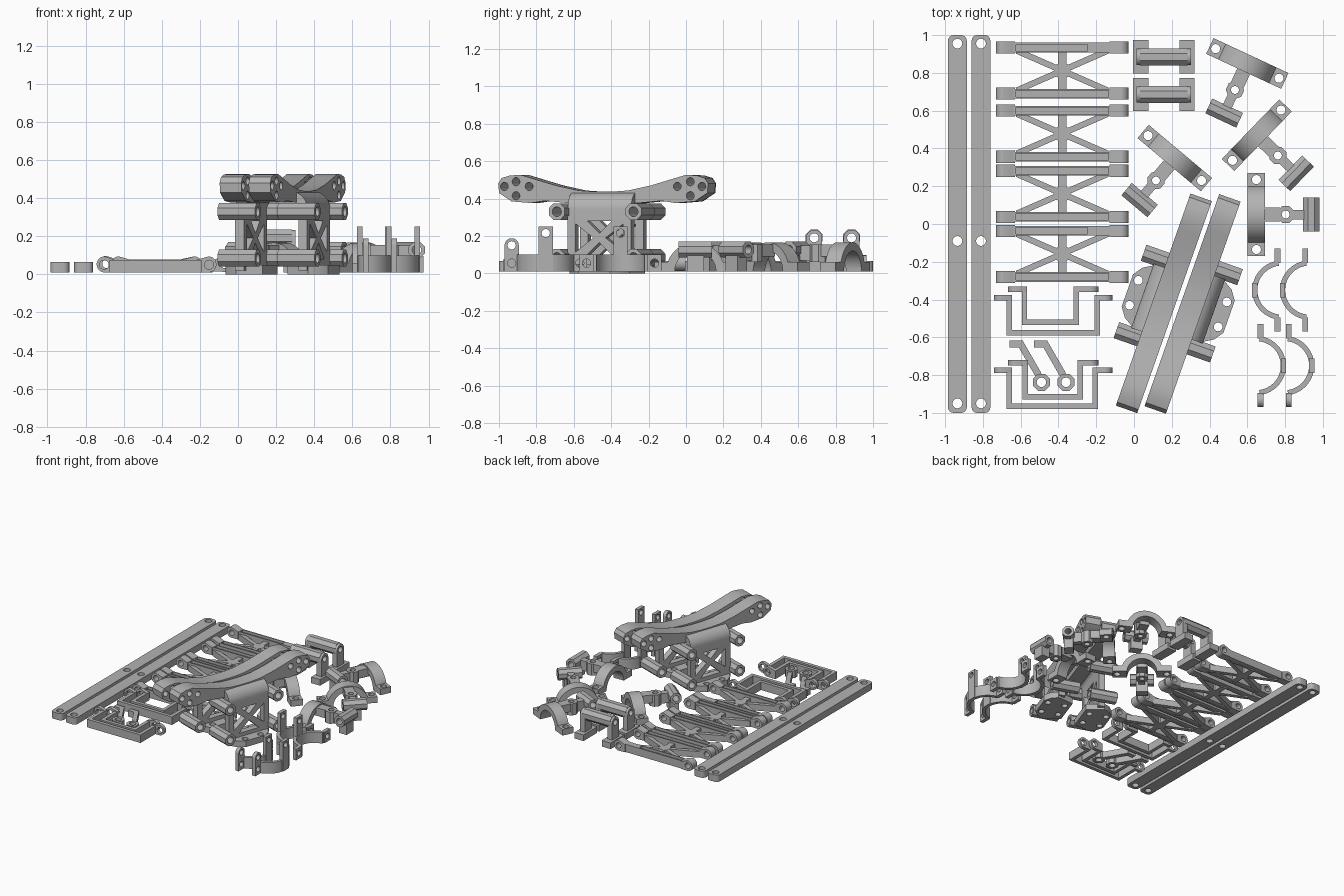
import bpy, bmesh
from math import cos, sin, pi, radians
from mathutils import Matrix, Vector

if "Cube" in bpy.data.objects:
    bpy.data.objects.remove(bpy.data.objects["Cube"])

grey = bpy.data.materials.new("plain grey")
grey.use_nodes = True
colour = (0.45, 0.45, 0.45, 1)
grey.diffuse_color = colour
grey.node_tree.nodes["Principled BSDF"].inputs["Base Color"].default_value = colour

# Drawing planes: flat, upright facing the front, upright facing the side
FLAT = Matrix.Identity(4)
FRONT = Matrix(((1, 0, 0, 0), (0, 0, -1, 0), (0, 1, 0, 0), (0, 0, 0, 1)))
SIDE = Matrix(((0, 0, 1, 0), (1, 0, 0, 0), (0, 1, 0, 0), (0, 0, 0, 1)))


def rect(x0, x1, y0, y1):
    return [(x0, y0), (x1, y0), (x1, y1), (x0, y1)]


def circle(x, y, r, n=20, turn=0.0):
    return arc(x, y, r, turn, turn + 2 * pi * (n - 1) / n, n)


def arc(x, y, r, a, b, n=16):
    steps = [a + (b - a) * i / (n - 1) for i in range(n)]
    return [(x + r * cos(s), y + r * sin(s)) for s in steps]


def octagon(x, y, r):
    return circle(x, y, r * 1.08, 8, pi / 8)


def ribbon(path, width):
    """Outline of a band of even width along a path, with mitred corners."""
    pts = [Vector(p) for p in path]
    left, right = [], []
    for i, p in enumerate(pts):
        a = (p - pts[max(i - 1, 0)]).normalized()
        b = (pts[min(i + 1, len(pts) - 1)] - p).normalized()
        a, b = (a if i else b), (b if i < len(pts) - 1 else a)
        na, nb = Vector((-a.y, a.x)), Vector((-b.y, b.x))
        n = (na + nb).normalized()
        off = n * (width / 2 / max(n.dot(na), 0.4))
        left.append(tuple(p + off))
        right.append(tuple(p - off))
    return left + right[::-1]


def plate(name, loops, low, high, plane=FLAT, place=FLAT):
    """Extrude an outline, with further loops as holes, across its plane."""
    curve = bpy.data.curves.new(name, "CURVE")
    curve.dimensions = "2D"
    curve.fill_mode = "BOTH"
    curve.extrude = (high - low) / 2
    for loop in loops:
        s = curve.splines.new("POLY")
        s.points.add(len(loop) - 1)
        for point, (x, y) in zip(s.points, loop):
            point.co = (x, y, 0, 1)
        s.use_cyclic_u = True
    helper = bpy.data.objects.new(name + " outline", curve)
    bpy.context.collection.objects.link(helper)
    graph = bpy.context.evaluated_depsgraph_get()
    mesh = bpy.data.meshes.new_from_object(helper.evaluated_get(graph))
    bpy.data.objects.remove(helper)
    bm = bmesh.new()
    bm.from_mesh(mesh)
    bmesh.ops.remove_doubles(bm, verts=bm.verts, dist=0.0001)
    bm.transform(place @ plane @ Matrix.Translation((0, 0, (low + high) / 2)))
    bmesh.ops.recalc_face_normals(bm, faces=bm.faces)
    bm.to_mesh(mesh)
    bm.free()
    mesh.materials.clear()
    mesh.materials.append(grey)
    obj = bpy.data.objects.new(name, mesh)
    bpy.context.collection.objects.link(obj)
    return obj


def at(x, y, angle=0):
    return Matrix.Translation((x, y, 0)) @ Matrix.Rotation(radians(angle), 4, "Z")


BASE = 0.01

# Long side rails
for x in (-0.935, -0.81):
    outline = []
    for cx, cy, a in ((1, 1, 0), (-1, 1, 1), (-1, -1, 2), (1, -1, 3)):
        outline += arc(x + cx * 0.02, cy * 0.97, 0.03, a * pi / 2, (a + 1) * pi / 2, 5)
    holes = [circle(x, y, 0.026) for y in (-0.95, -0.09, 0.955)]
    plate("side_rail", [outline] + holes, BASE, 0.065)

# Suspension arms: two hollow bars with eyes, joined by a crossed web
for y, short in ((0.812, True), (0.478, False), (0.16, False), (-0.158, True)):
    place = at(-0.38, y)
    for side in (-1, 1):
        yc = side * 0.122
        end = 0.135 if short and side > 0 else 0.245
        plate("arm_bar_wall", [rect(-0.26, 0.26, yc - 0.026, yc + 0.026),
              rect(-0.245, end, yc - 0.017, yc + 0.017)], 0.015, 0.078, place=place)
        plate("arm_bar_floor", [rect(-0.25, 0.25, yc - 0.02, yc + 0.02)], 0.02, 0.06, place=place)
        for d in (-1, 1):
            eye = [(d * 0.25, 0.015), (d * 0.25, 0.075)]
            eye += [(d * x, z) for x, z in arc(0.31, 0.055, 0.042, pi / 2, -pi / 2)]
            plate("arm_eye", [eye, circle(d * 0.31, 0.055, 0.022)],
                  -yc - 0.032, -yc + 0.032, FRONT, place)
            plate("arm_brace", [ribbon([(0, 0), (d * 0.24, side * 0.105)], 0.032)],
                  BASE, 0.06, place=place)
    plate("arm_web", [rect(-0.022, 0.022, -0.11, 0.11)], BASE, 0.061, place=place)
    plate("arm_hub", [circle(0, 0, 0.045, 8)], BASE, 0.062, place=place)

# Hinge blocks: two footed pillars carrying a barrel
for y in (0.885, 0.685):
    place = at(0.158, y)
    for d in (-1, 1):
        x = d * 0.122
        plate("hinge_foot", [rect(x - 0.04, x + 0.04, -0.088, 0.088)], BASE, 0.06, place=place)
        pillar = [(-0.043, 0.05), (0.043, 0.05)] + arc(0, 0.19, 0.043, 0, pi)
        plate("hinge_pillar", [pillar, circle(0, 0.19, 0.024)], x - 0.022, x + 0.022, SIDE, place)
    plate("hinge_barrel", [octagon(0, 0.19, 0.045), circle(0, 0.19, 0.024)],
          -0.125, 0.125, SIDE, place)

# Knuckles: arch with bolted feet, pivot ring and cross barrel
for x, y, angle in ((0.6, 0.85, -115), (0.65, 0.47, -44), (0.216, 0.349, -130), (0.648, 0.05, 0)):
    place = at(x, y, angle)
    arch = arc(0, BASE, 0.156, 0, pi, 28) + arc(0, BASE, 0.11, pi, 0, 28)
    plate("knuckle_arch", [arch], -0.046, 0.046, SIDE, place)
    for d in (-1, 1):
        plate("knuckle_foot", [rect(-0.046, 0.046, d * 0.172 - 0.047, d * 0.172 + 0.047),
              circle(0, d * 0.185, 0.024)], BASE, 0.06, place=place)
    plate("knuckle_arm", [rect(0.03, 0.125, -0.037, 0.037)], 0.09, 0.155, place=place)
    plate("knuckle_ring", [octagon(0.155, 0, 0.045), circle(0.155, 0, 0.021)],
          0.06, 0.155, place=place)
    plate("knuckle_neck", [rect(0.19, 0.26, -0.025, 0.025)], 0.07, 0.15, place=place)
    plate("knuckle_barrel", [octagon(0.29, 0.127, 0.043), circle(0.29, 0.127, 0.024)],
          -0.09, 0.09, FRONT, place)
    plate("knuckle_post", [rect(0.255, 0.325, -0.045, 0.045)], BASE, 0.095, place=place)

# Shock towers: holed top beam, curved shoulder, trussed wall, barrels and foot
for x, y, angle in ((0.158, -0.42, 160.6), (0.31, -0.423, -19.4)):
    place = at(x, y, angle)
    half = [(0.05, 0.437), (0.14, 0.443), (0.27, 0.47), (0.4, 0.507), (0.47, 0.527),
            (0.53, 0.523), (0.575, 0.51), (0.595, 0.48), (0.59, 0.43), (0.52, 0.385),
            (0.41, 0.376), (0.33, 0.388), (0.2, 0.376)]
    beam = half + [(-s, z) for s, z in reversed(half)]
    holes = [circle(d * s, z, 0.022) for d in (-1, 1)
             for s, z in ((0.56, 0.465), (0.494, 0.49), (0.494, 0.415), (0.42, 0.465))]
    plate("tower_beam", [beam] + holes, -0.06, 0.06, SIDE, place)
    shoulder = [(0, 0.434)] + arc(0.03, 0.344, 0.09, pi / 2, 0) + [(0.12, 0.28), (0.07, 0.28)]
    shoulder += arc(0.03, 0.344, 0.04, 0, pi / 2) + [(0, 0.384)]
    plate("tower_shoulder", [shoulder], -0.18, 0.18, FRONT, place)
    # Wall with four openings around a cross
    w, top, low, mid = 0.135, 0.3, 0.08, 0.19
    openings = [[(d * w, low + 0.035), (d * w, top - 0.035), (d * 0.035, mid)] for d in (-1, 1)]
    openings += [[(-w + 0.045, z), (w - 0.045, z), (0, mid + c)]
                 for z, c in ((top, 0.025), (low, -0.025))]
    plate("tower_wall", [rect(-0.18, 0.18, 0.02, 0.34)] + openings, 0.07, 0.12, SIDE, place)
    for s in (-0.217, 0.217):
        for z in (0.33, 0.085):
            plate("tower_barrel", [octagon(s, z, 0.045), circle(s, z, 0.026)],
                  -0.02, 0.19, SIDE, place)
    foot = [(-0.01, -0.12), (0.12, -0.17), (0.17, -0.14), (0.205, -0.09)]
    foot += [(t, -s) for t, s in reversed(foot)]
    bolts = [circle(t, s, 0.023) for t in (0.168, 0.035) for s in (-0.07, 0.07)]
    plate("tower_foot", [foot] + bolts, 0, 0.05, place=place)

# Half-ring clamps with end tabs and an upright ear at the crown
for x, y, flip, tall in ((0.647, -0.75, 0, True), (0.797, -0.75, 0, True),
                         (0.783, -0.35, 180, False), (0.93, -0.35, 180, False)):
    place = at(x, y, flip)
    band = arc(0, 0, 0.157, -1.45, 1.45, 24) + arc(0, 0, 0.13, 1.45, -1.45, 24)
    plate("clamp_band", [band], BASE, 0.1, place=place)
    for d in (-1, 1):
        yc = d * 0.182
        if tall and d < 0:
            tab = rect(yc - 0.038, yc + 0.038, BASE, BASE)[:2] + arc(yc, 0.15, 0.038, 0, pi)
            holes = [circle(yc, 0.15, 0.022), circle(yc, 0.055, 0.022)]
        else:
            tab = rect(yc - 0.038, yc + 0.038, BASE, 0.1)
            holes = [circle(yc, 0.055, 0.022)]
        plate("clamp_tab", [tab] + holes, 0.008, 0.038, SIDE, place)
    ear = [(-0.038, BASE), (0.038, BASE), (0.038, 0.25), (-0.038, 0.25)]
    plate("clamp_ear", [ear, circle(0, 0.215, 0.022)], 0.13, 0.158, SIDE, place)

# Stepped U brackets, nested in pairs, with eyes at the ends
for left, right, out_l, out_r, top, low in (
        (-0.66, -0.195, -0.735, -0.12, -0.39, -0.575),
        (-0.58, -0.305, -0.66, -0.195, -0.345, -0.52),
        (-0.66, -0.205, -0.735, -0.12, -0.775, -0.965),
        (-0.575, -0.285, -0.66, -0.195, -0.735, -0.915)):
    path = [(left, top), (left, low), (right, low), (right, top)]
    plate("u_bracket", [ribbon(path, 0.028)], BASE, 0.075)
    for inner, outer in ((left, out_l), (right, out_r)):
        d = 1 if outer > inner else -1
        eye = [(inner - d * 0.014, BASE), (inner - d * 0.014, 0.075)]
        eye += [(outer - d * 0.035 + d * a, z)
                for a, z in arc(0, 0.052, 0.042, pi / 2, -pi / 2)]
        plate("bracket_eye", [eye, circle(outer - d * 0.032, 0.05, 0.024)],
              -top - 0.014, -top + 0.014, FRONT)

# Bent hooks ending in nut-shaped rings
for x in (-0.49, -0.36):
    path = [(x - 0.17, -0.635), (x - 0.11, -0.635), (x - 0.015, -0.8)]
    plate("hook_rod", [ribbon(path, 0.036)], BASE, 0.06)
    plate("hook_ring", [octagon(x, -0.838, 0.045), circle(x, -0.838, 0.025)], BASE, 0.07)

# Smooth the round surfaces, keep the edges crisp
bpy.ops.object.select_all(action="DESELECT")
parts = [o for o in bpy.context.scene.objects if o.type == "MESH"]
for o in parts:
    o.select_set(True)
bpy.context.view_layer.objects.active = parts[0]
bpy.ops.object.shade_smooth_by_angle(angle=radians(30))
